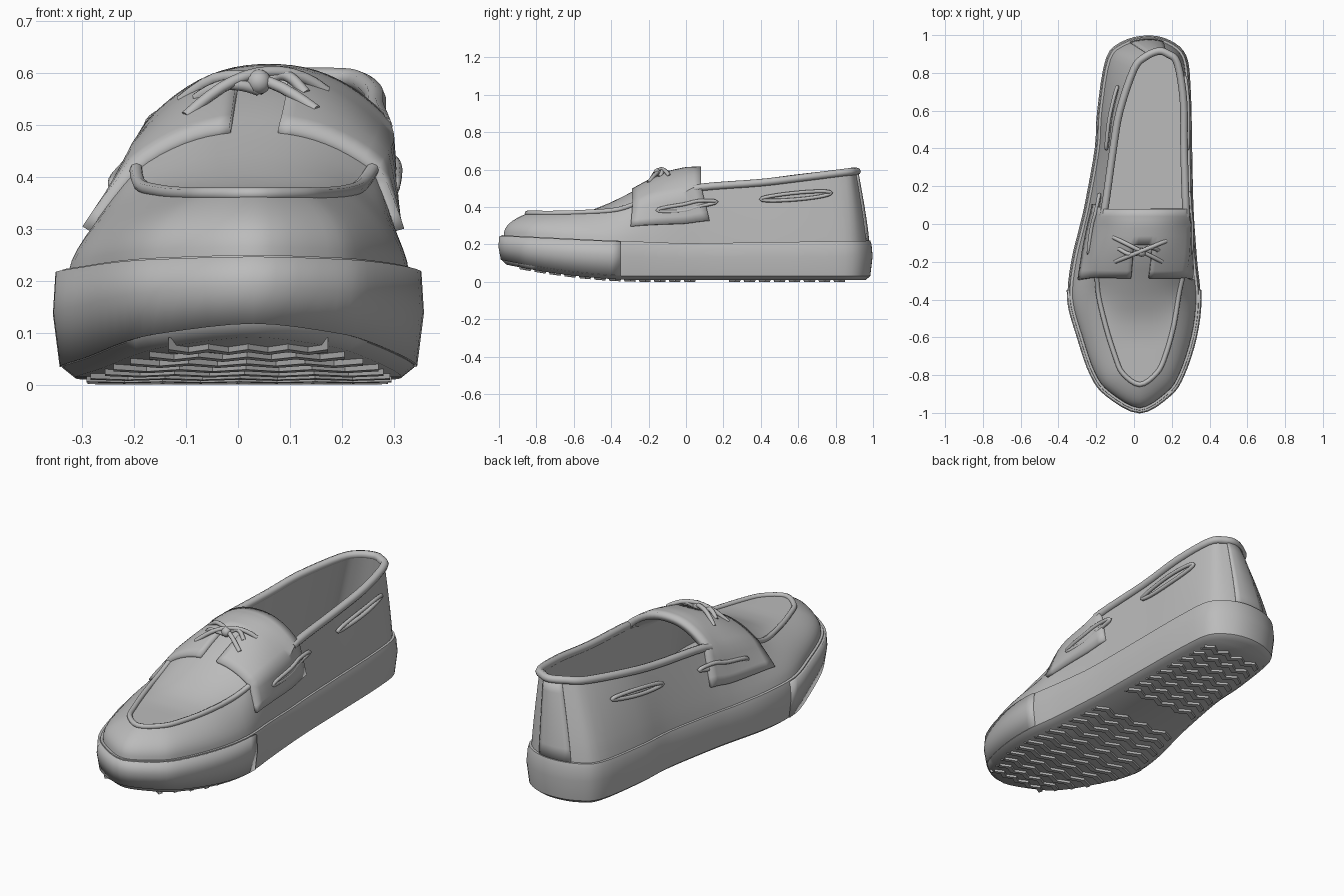
import bpy, bmesh, math
from mathutils import Vector

if "Cube" in bpy.data.objects:
    bpy.data.objects.remove(bpy.data.objects["Cube"])

grey = bpy.data.materials.new("plain_grey")
grey.diffuse_color = (0.5, 0.5, 0.5, 1)
grey.use_nodes = True
grey.node_tree.nodes["Principled BSDF"].inputs["Base Color"].default_value = grey.diffuse_color

# Plan stations from toe, up the right side, round the heel and back:
# sole outline x, y, then upper rim x, y, z
ROWS = [
    (.03, -1, .03, -.85, .365), (.19, -.91, .12, -.79, .365), (.265, -.8, .165, -.70, .365),
    (.33, -.6, .21, -.54, .37), (.355, -.4, .24, -.36, .385), (.337, -.2, .275, -.2, .44),
    (.322, 0, .285, -.02, .47), (.315, .15, .275, .08, .505), (.31, .4, .265, .4, .53),
    (.303, .7, .262, .65, .56), (.28, .89, .23, .85, .585), (.19, .975, .18, .9, .59),
    (.07, 1, .13, .915, .59), (-.06, .97, .06, .885, .59), (-.15, .88, 0, .82, .58),
    (-.197, .6, -.075, .6, .555), (-.21, .4, -.11, .4, .53), (-.26, .12, -.155, .08, .505),
    (-.287, 0, -.18, -.02, .47), (-.335, -.2, -.195, -.2, .44), (-.352, -.4, -.19, -.36, .385),
    (-.3, -.6, -.15, -.54, .37), (-.23, -.8, -.1, -.70, .365), (-.145, -.91, -.06, -.79, .365)]
SUB = 4
N = len(ROWS) * SUB


def smooth_rows():
    out = []
    for i in range(len(ROWS)):
        a, b, c, d = (ROWS[(i + j) % len(ROWS)] for j in (-1, 0, 1, 2))
        for j in range(SUB):
            t = j / SUB
            out.append([.5 * (2*q + (r-p)*t + (2*p-5*q+4*r-s)*t*t + (3*q-p-3*r+s)*t**3)
                        for p, q, r, s in zip(a, b, c, d)])
    return out


DATA = smooth_rows()
OUT = [Vector((d[0], d[1])) for d in DATA]
RIM = [Vector(d[2:5]) for d in DATA]


def inset(pts, dist):
    res = []
    for i, p in enumerate(pts):
        t = (pts[(i+1) % N] - pts[i-1]).to_2d().normalized()
        res.append(p.to_2d() + Vector((-t.y, t.x)) * dist)
    return res


def interp(table, v):
    for (a, p), (b, q) in zip(table, table[1:]):
        if v <= b:
            return p + (q - p) * max(0, (v - a) / (b - a))
    return table[-1][1]


def sole_bottom(y):
    return .01 + .09 * max(0, (-.25 - y) / .75) ** 1.8


def sole_top(y):
    return interp([(-1, .25), (-.5, .225), (0, .205), (1, .22)], y)


def vamp_top(y):
    return interp([(-.85, .365), (-.6, .367), (-.5, .385), (-.4, .425), (-.3, .475),
                   (-.2, .53), (-.1, .575), (0, .597), (.08, .6)], y)


BASE = inset(OUT, .025)


def wall(k, s):
    """Point on the outer side wall, s from sole (0) to rim (1)."""
    b, r = BASE[k % N], RIM[k % N]
    f = min(1, max(0, (-b.y - .2) / .6))
    xy = b.lerp(r.to_2d(), s ** (1.15 + .8 * f))
    z0 = sole_top(b.y) - .01
    return Vector((xy.x, xy.y, z0 + (r.z - z0) * s ** (.95 - .2 * f)))


def arch(k, t):
    """Point on the vamp, t from left rim (0) to right rim (1)."""
    p = RIM[-k % N].lerp(RIM[k], t)
    p.z += (vamp_top(p.y) - p.z) * (1 - abs(2*t - 1) ** 2.3)
    return p


def finish(ob, angle=40):
    ob.data.materials.append(grey)
    bpy.ops.object.select_all(action='DESELECT')
    ob.select_set(True)
    bpy.context.view_layer.objects.active = ob
    if ob.type == 'MESH':
        bpy.ops.object.shade_smooth_by_angle(angle=math.radians(angle))
    return ob


def loft(name, rings, closed=True, cap=None, skip=None, thick=0):
    """Skin rows of points; cap = indices of closed rings to fill side to side."""
    bm = bmesh.new()
    vs = [[bm.verts.new(p) for p in ring] for ring in rings]
    n = len(rings[0])
    for i in range(len(vs) - 1):
        for j in range(n if closed else n - 1):
            if not (skip and skip(i, j)):
                bm.faces.new((vs[i][j], vs[i][(j+1) % n], vs[i+1][(j+1) % n], vs[i+1][j]))
    for c in cap or []:
        for k in range(n // 2):
            q = [vs[c][k], vs[c][k+1], vs[c][-(k+1) % n], vs[c][-k % n]]
            bm.faces.new(list(dict.fromkeys(q)))
    bmesh.ops.remove_doubles(bm, verts=bm.verts, dist=.0003)
    bmesh.ops.recalc_face_normals(bm, faces=bm.faces)
    me = bpy.data.meshes.new(name)
    bm.to_mesh(me)
    bm.free()
    ob = bpy.data.objects.new(name, me)
    bpy.context.collection.objects.link(ob)
    if thick:
        m = ob.modifiers.new("thickness", 'SOLIDIFY')
        m.thickness, m.offset = thick, 0
    return finish(ob)


def tube(name, pts, radius, cyclic=False):
    cu = bpy.data.curves.new(name, 'CURVE')
    cu.dimensions, cu.bevel_depth, cu.bevel_resolution = '3D', radius, 2
    cu.use_fill_caps = True
    sp = cu.splines.new('POLY')
    sp.points.add(len(pts) - 1)
    for q, p in zip(sp.points, pts):
        q.co = (*p, 1)
    sp.use_cyclic_u, sp.use_smooth = cyclic, True
    ob = bpy.data.objects.new(name, cu)
    bpy.context.collection.objects.link(ob)
    return finish(ob)


# Rubber sole
def sole_ring(d, f, dz):
    return [Vector((p.x, p.y, sole_bottom(p.y) + f * (sole_top(p.y) - sole_bottom(p.y)) + dz))
            for p in inset(OUT, d)]


loft("sole", [sole_ring(*r) for r in ((.04, 0, 0), (.015, 0, .02), (.002, .6, 0),
     (.008, 1, -.02), (.014, 1, 0), (.04, 1, 0))], cap=[0])

# Toe bumper wrapped around the front of the sole
bump = [sole_ring(*r) for r in ((.017, 0, .022), (.004, .6, 0), (.009, 1, -.004))]
loft("toe_bumper", [[r[k % N] for k in range(-17, 18)] for r in bump], closed=False, thick=.014)

# Tread ribs under the sole, slightly slanted
for i in range(22):
    y = -.86 + i * .08
    if .05 < y < .2:
        continue
    row = min(range(N // 2), key=lambda k: abs(OUT[k].y - y))
    lef = min(range(N // 2, N), key=lambda k: abs(OUT[k].y - y))
    x0, x1 = OUT[lef].x + .06, OUT[row].x - .06
    ribs = []
    for dy, dz in ((-.02, .012), (-.014, -.01), (.014, -.01), (.02, .012)):
        line = []
        for j in range(9):
            yy = y + dy + (.015 if j % 2 else -.015)
            line.append(Vector((x0 + (x1-x0) * j / 8, yy, sole_bottom(yy) + dz)))
        ribs.append(line)
    loft("tread_rib", ribs, closed=False)

# Upper: outer side wall
loft("upper_wall", [[wall(k, s / 8) for k in range(N)] for s in range(9)])

# Lining and insole
lining = [[Vector((p.x, p.y, r.z - .01)) for p, r in zip(inset(RIM, .015), RIM)],
          [Vector((p.x, p.y, .2)) for p in inset(OUT, .06)]]
loft("lining_and_insole", lining, cap=[1])

# Apron and tongue over the front of the foot
loft("apron", [[arch(k, t / 20) for t in range(21)] for k in range(29)], closed=False)

# Apron seam and padded collar
tube("apron_seam", [RIM[k % N] + Vector((0, 0, .002)) for k in range(-18, 19)], .013)
tube("collar", [RIM[k] for k in range(27, N - 26)], .02)

# Eyelet saddle draped over the instep, notched at the front centre
S = [.4, .55, .7, .85]
saddle = [[wall(-k, s) for s in S] + [arch(k, t / 20) for t in range(21)]
          + [wall(k, s) for s in reversed(S)] for k in range(18, 29)]
loft("eyelet_saddle", saddle, closed=False, thick=.034,
     skip=lambda i, j: i < 4 and 12 <= j <= 15)


# Front lace, crossed and tied
def on_saddle(x, y, lift):
    k = min(range(29), key=lambda i: abs(RIM[i].y - y))
    a, b = RIM[-k % N].x, RIM[k].x
    e = RIM[k].z
    t = (x - a) / (b - a)
    return Vector((x, y, e + (vamp_top(y) - e) * (1 - abs(2*t - 1) ** 2.3) + lift))


def lace(a, b, rise, bow=0):
    pts = []
    for i in range(13):
        t = i / 12
        h = math.sin(math.pi * t)
        pts.append(on_saddle(a[0] + (b[0]-a[0]) * t, a[1] + (b[1]-a[1]) * t + bow * h,
                             .014 + rise * h))
    tube("front_lace", pts, .011)


lace((-.11, -.07), (.15, -.20), .02)
lace((-.10, -.20), (.17, -.09), .03)
lace((-.08, -.13), (.04, -.15), .02, -.02)
lace((.04, -.15), (.13, -.14), .02, .02)
bpy.ops.mesh.primitive_uv_sphere_add(segments=12, ring_count=8, radius=.024,
                                     location=on_saddle(.04, -.15, .03))
bpy.context.object.name = "lace_knot"
finish(bpy.context.object)


# Side laces: slim loops threaded along both walls
def side_loop(name, k0, k1, s, side):
    pts = []
    for i in range(24):
        a = 2 * math.pi * i / 24
        u = (k0 + k1) / 2 + (k1 - k0) / 2 * math.cos(a)
        k, f = int(u), u % 1
        p = wall(side * k, s).lerp(wall(side * (k + 1), s), f)
        pts.append(p + Vector((side * (.014 + .004 * math.sin(a)), 0, .018 * math.sin(a))))
    tube(name, pts, .01, True)


for side in (1, -1):
    side_loop("side_lace_front", 21, 29, .72, side)
    side_loop("side_lace_back", 32, 38, .72, side)

# Heel seam strip
loft("heel_strip", [[wall(k, s / 6) for k in range(45, 52)] for s in range(7)],
     closed=False, thick=.012)
